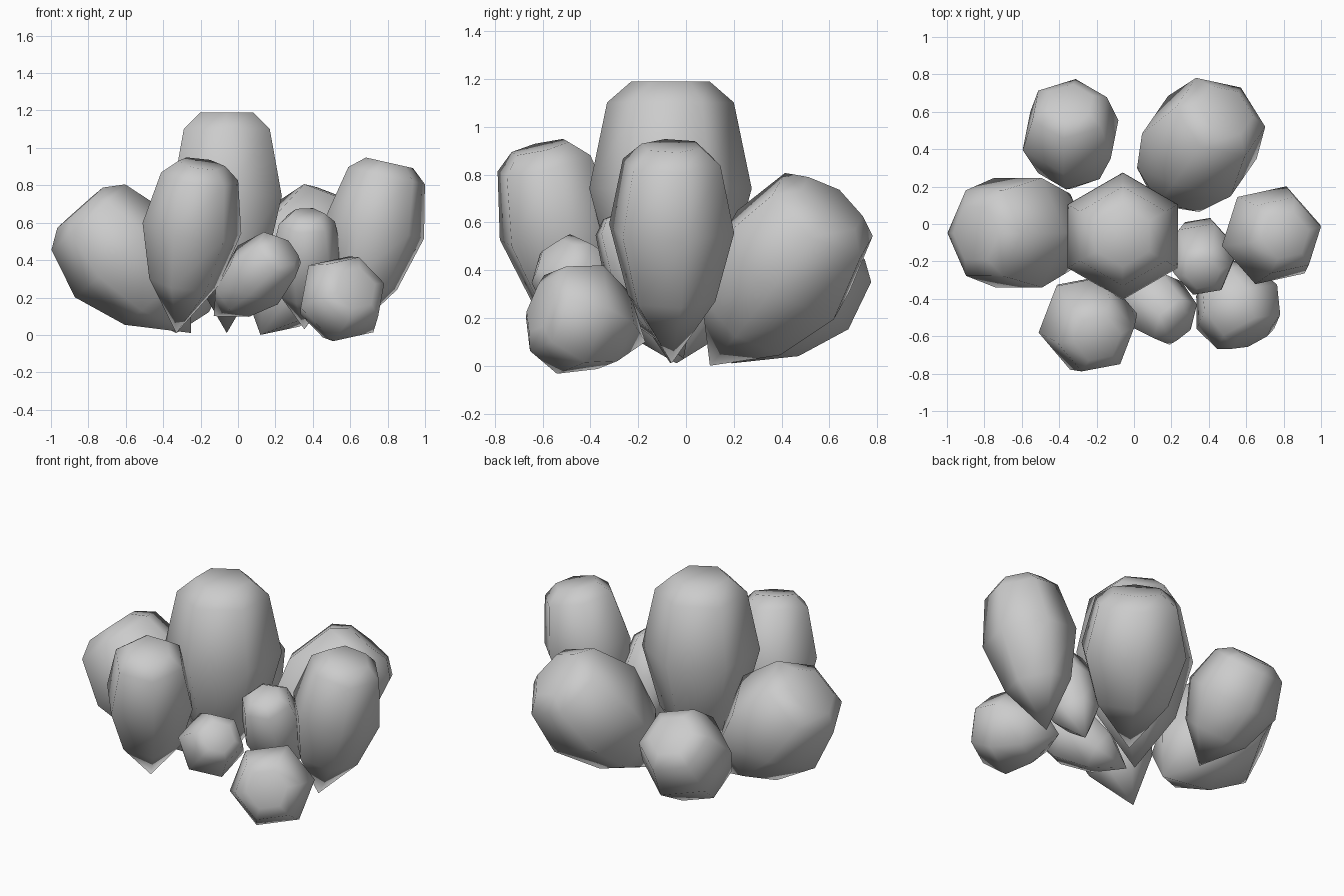
import bpy, bmesh, math
from mathutils import Vector

if "Cube" in bpy.data.objects:
    bpy.data.objects.remove(bpy.data.objects["Cube"])

# Ring profile of one bulb: (fraction of length, fraction of radius)
PROFILE = [(0.30, 0.70), (0.62, 1.0), (0.925, 0.78), (1.0, 0.48)]


def bulb(name, base, tip, radius, phase):
    """Six-sided bulb: pointed at the base, flat cap at the tip."""
    base, tip = Vector(base), Vector(tip)
    axis = tip - base
    turn = Vector((0, 0, 1)).rotation_difference(axis)
    bm = bmesh.new()
    point = bm.verts.new(base)
    rings = []
    for t, s in PROFILE:
        ring = []
        for i in range(6):
            a = math.radians(phase + 60 * i)
            off = Vector((math.cos(a), math.sin(a), 0)) * radius * s
            ring.append(bm.verts.new(base + axis * t + turn @ off))
        rings.append(ring)
    for i in range(6):
        j = (i + 1) % 6
        bm.faces.new((point, rings[0][j], rings[0][i]))
        for lo, hi in zip(rings, rings[1:]):
            bm.faces.new((lo[i], lo[j], hi[j], hi[i]))
    bm.faces.new(rings[-1])
    bmesh.ops.recalc_face_normals(bm, faces=bm.faces[:])
    for f in bm.faces:
        f.smooth = True
    mesh = bpy.data.meshes.new(name)
    bm.to_mesh(mesh)
    bm.free()
    bpy.context.collection.objects.link(bpy.data.objects.new(name, mesh))


# Tall middle bulb
bulb("centre_bulb", (-0.06, -0.065, 0.01), (-0.06, -0.065, 1.19), 0.34, 30)
# Large bulbs leaning outward
bulb("left_bulb", (-0.25, -0.04, 0.01), (-0.845, -0.05, 0.68), 0.338, 0)
bulb("back_right_bulb", (0.12, 0.10, 0.0), (0.49, 0.61, 0.68), 0.335, -5)
bulb("back_left_bulb", (-0.33, 0.19, 0.01), (-0.345, 0.65, 0.53), 0.275, 22)
# Slim upright bulbs
bulb("front_left_bulb", (-0.33, -0.40, 0.01), (-0.195, -0.61, 0.915), 0.27, 10)
bulb("right_bulb", (0.605, -0.06, 0.01), (0.81, -0.06, 0.92), 0.275, 12)
# Small bulbs at the front right
bulb("front_right_bulb", (0.42, -0.17, 0.10), (0.63, -0.61, 0.25), 0.25, 37)
bulb("small_front_bulb", (-0.13, -0.22, 0.10), (0.25, -0.545, 0.455), 0.195, 30)
bulb("small_inner_bulb", (0.355, -0.01, 0.03), (0.37, -0.265, 0.645), 0.195, 10)
